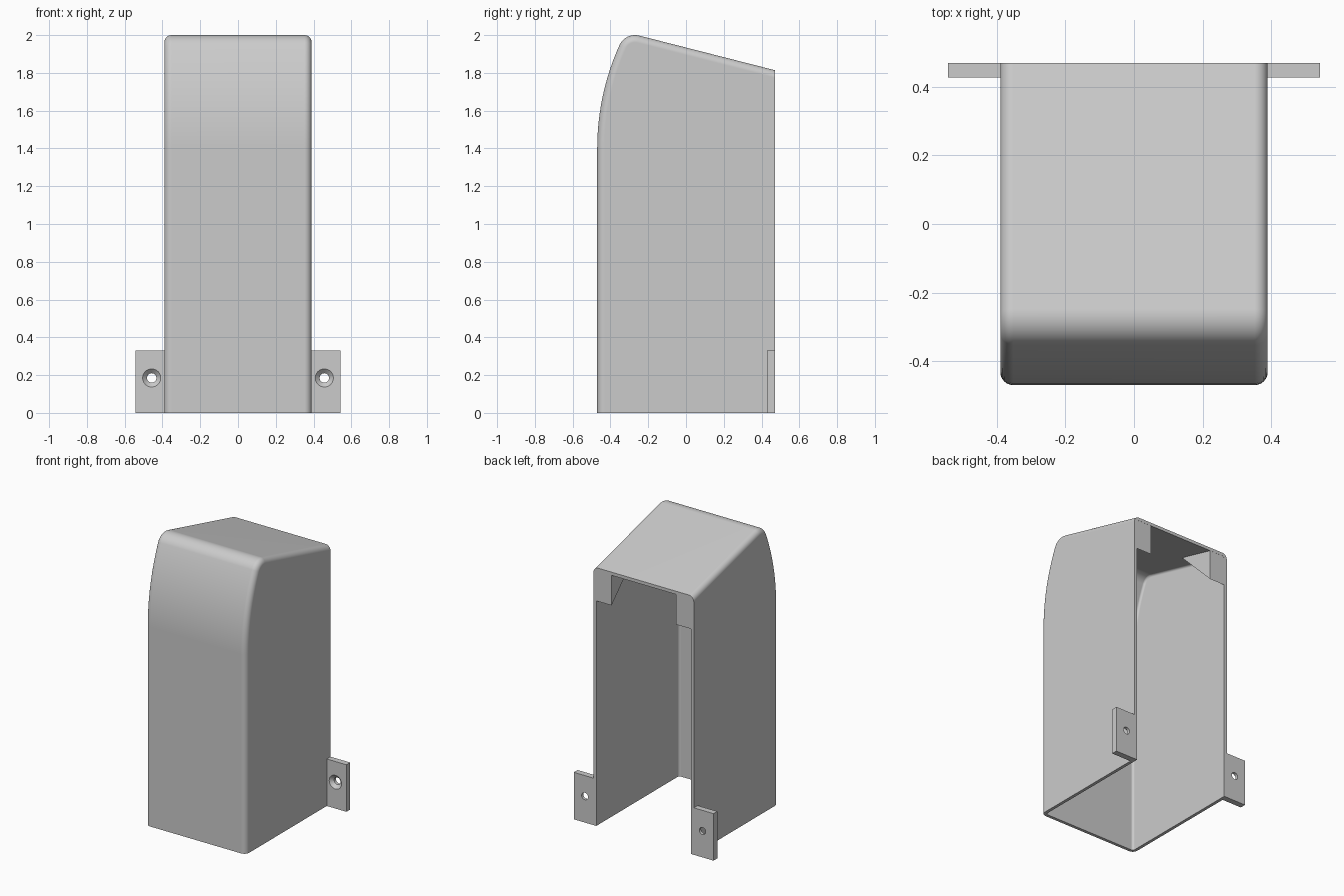
import bpy, bmesh, math

if "Cube" in bpy.data.objects:
    bpy.data.objects.remove(bpy.data.objects["Cube"])

grey = bpy.data.materials.new("light_grey")
grey.use_nodes = True
grey.diffuse_color = (0.6, 0.6, 0.6, 1)
grey.node_tree.nodes["Principled BSDF"].inputs["Base Color"].default_value = (0.6, 0.6, 0.6, 1)

HALF_W, BACK, WALL, EDGE_R = 0.39, 0.47, 0.022, 0.038
SLOPE = math.radians(14.3)


def finish(bm, name):
    bmesh.ops.recalc_face_normals(bm, faces=bm.faces)
    mesh = bpy.data.meshes.new(name)
    bm.to_mesh(mesh)
    bm.free()
    mesh.materials.append(grey)
    obj = bpy.data.objects.new(name, mesh)
    bpy.context.collection.objects.link(obj)
    bpy.ops.object.select_all(action='DESELECT')
    obj.select_set(True)
    bpy.context.view_layer.objects.active = obj
    bpy.ops.object.shade_smooth_by_angle(angle=math.radians(30))
    mod = obj.modifiers.new("weighted", 'WEIGHTED_NORMAL')
    mod.keep_sharp = True
    return obj


def strip(bm, a, b, closed=True):
    n = len(a)
    for i in range(n if closed else n - 1):
        j = (i + 1) % n
        bm.faces.new((a[i], a[j], b[j], b[i]))


def profile(inset):
    """Side outline from front foot to back of the roof, moved inward."""
    big, small, join = 1.33 - inset, 0.09 - inset, math.radians(24.3)
    pts = [(-BACK + inset, 0)]
    for i in range(13):
        a = join * i / 12
        pts.append((0.86 - big * math.cos(a), 1.4 + big * math.sin(a)))
    for i in range(1, 11):
        a = join + (math.pi / 2 + SLOPE - join) * i / 10
        pts.append((-0.27 - small * math.cos(a), 1.91 + small * math.sin(a)))
    y, z = pts[-1]
    pts.append((BACK, z - (BACK - y) * math.tan(SLOPE)))
    return pts


def skin(bm, inset):
    """One open skin with rounded side edges; returns its rim loop."""
    w, r = HALF_W - inset, EDGE_R - inset
    half = []
    for i in range(7):
        a = math.pi / 2 * (1 - i / 6)
        half.append((w - r + r * math.sin(a), inset + r * (1 - math.cos(a))))
    stations = [(-x, d) for x, d in half] + half[::-1]
    rings = [[bm.verts.new((x, y, z)) for y, z in profile(d)] for x, d in stations]
    for a, b in zip(rings, rings[1:]):
        strip(bm, a, b, closed=False)
    left = bm.verts.new((w, BACK, 0))
    right = bm.verts.new((-w, BACK, 0))
    bm.faces.new(rings[0] + [right])
    bm.faces.new(rings[-1] + [left])
    return [r[0] for r in rings] + [left] + [r[-1] for r in rings[::-1]] + [right]


# Hollow cover, open at the back and underneath
bm = bmesh.new()
strip(bm, skin(bm, 0), skin(bm, WALL))
finish(bm, "cover_shell")


def gusset(side, name):
    """Triangular wedge under the roof in a back corner."""
    bm = bmesh.new()
    tri = [(BACK - 0.001, 1.58), (BACK - 0.001, 1.80), (0.176, 1.874)]
    a, b = [[bm.verts.new((side * x, y, z)) for y, z in tri] for x in (0.25, 0.375)]
    bm.faces.new(a)
    bm.faces.new(b)
    strip(bm, a, b)
    finish(bm, name)


def tab(side, name):
    """Mounting plate with a countersunk screw hole."""
    bm = bmesh.new()
    front, mid = 0.428, 0.45

    def rect(y):
        return [bm.verts.new((side * x, y, z)) for x, z in
                ((0.38, 0), (0.543, 0), (0.543, 0.33), (0.38, 0.33))]

    def circle(y, r):
        return [bm.verts.new((side * (0.457 + r * math.cos(a)), y, 0.185 + r * math.sin(a)))
                for a in (math.tau * i / 32 for i in range(32))]

    outer = [rect(front), rect(BACK)]
    hole = [circle(front, 0.048), circle(mid, 0.025), circle(BACK, 0.025)]
    strip(bm, *outer)
    strip(bm, hole[0], hole[1])
    strip(bm, hole[1], hole[2])
    for loops in ((outer[0], hole[0]), (outer[1], hole[2])):
        edges = [bm.edges.get((l[i - 1], l[i])) for l in loops for i in range(len(l))]
        bmesh.ops.triangle_fill(bm, edges=edges, use_beauty=True, normal=(0, -1, 0))
    finish(bm, name)


for side, label in ((1, "left"), (-1, "right")):
    gusset(side, label + "_roof_gusset")
    tab(side, label + "_mounting_tab")
